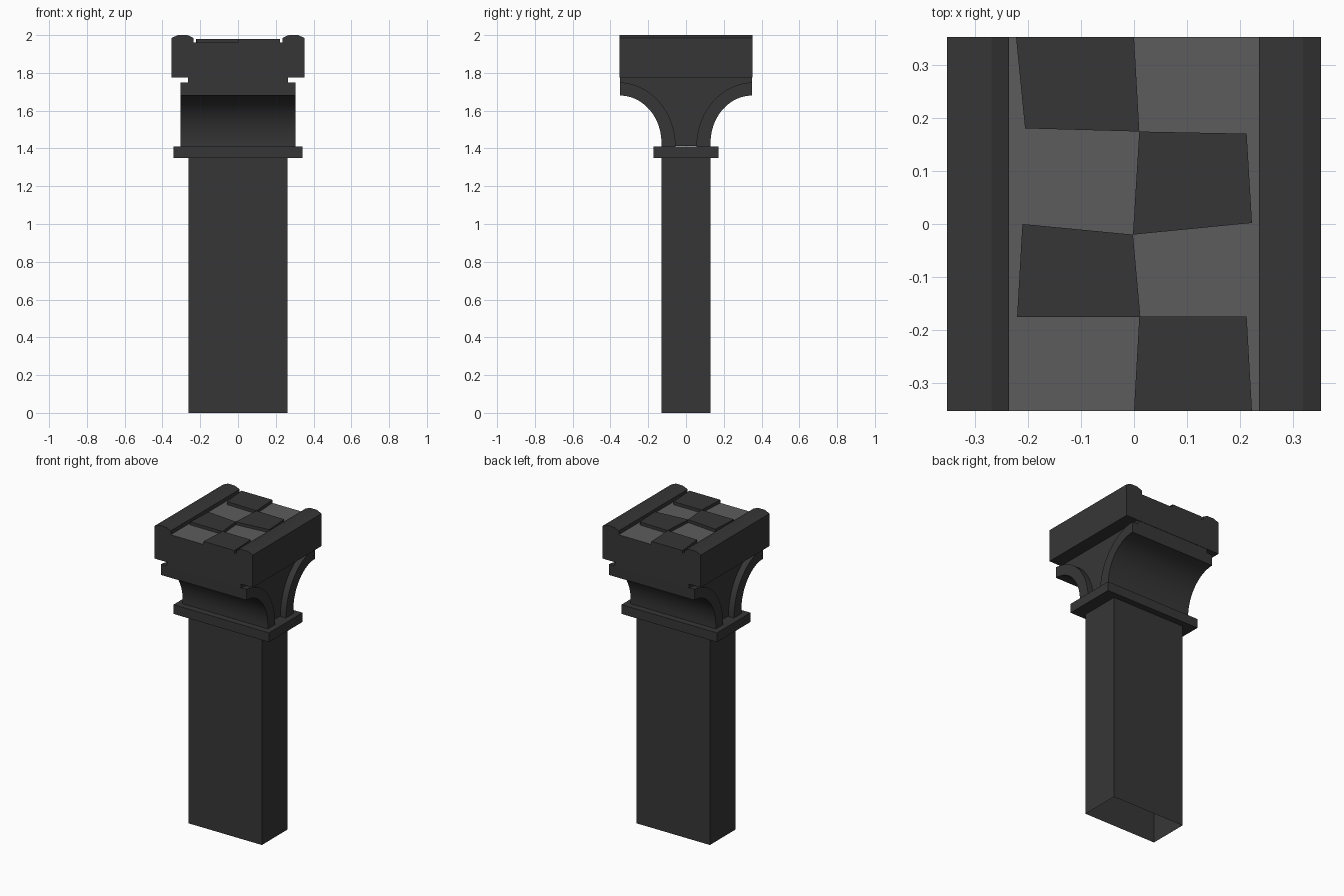
import bpy, bmesh, math

if "Cube" in bpy.data.objects:
    bpy.data.objects.remove(bpy.data.objects["Cube"])


def material(name, v):
    m = bpy.data.materials.new(name)
    m.diffuse_color = (v, v, v, 1)
    m.use_nodes = True
    m.node_tree.nodes["Principled BSDF"].inputs["Base Color"].default_value = m.diffuse_color
    return m


DARK = material("dark stone", 0.037)
LIGHT = material("light grey stone", 0.108)


def finish(name, bm, mats=(DARK,)):
    bmesh.ops.recalc_face_normals(bm, faces=bm.faces)
    me = bpy.data.meshes.new(name)
    bm.to_mesh(me)
    bm.free()
    for m in mats:
        me.materials.append(m)
    ob = bpy.data.objects.new(name, me)
    bpy.context.collection.objects.link(ob)
    return ob


def prism(name, pts, place, a, b, mats=(DARK,)):
    """Extrude a closed outline between a and b; place maps (u, v, w) to xyz."""
    bm = bmesh.new()
    lo = [bm.verts.new(place(u, v, a)) for u, v in pts]
    hi = [bm.verts.new(place(u, v, b)) for u, v in pts]
    bm.faces.new(lo)
    bm.faces.new(hi)
    n = len(pts)
    for i in range(n):
        j = (i + 1) % n
        bm.faces.new((lo[i], lo[j], hi[j], hi[i]))
    return finish(name, bm, mats)


def along_x(u, v, w):
    return (w, u, v)


def along_y(u, v, w):
    return (u, w, v)


def along_z(u, v, w):
    return (u, v, w)


def rect(x, y):
    return [(-x, -y), (x, -y), (x, y), (-x, y)]


def smooth(ob):
    bpy.ops.object.select_all(action='DESELECT')
    ob.select_set(True)
    bpy.context.view_layer.objects.active = ob
    bpy.ops.object.shade_smooth_by_angle(angle=math.radians(30))


# Hollow shaft, open underneath
shaft = prism("shaft", rect(0.262, 0.13), along_z, 0, 1.35)
bm = bmesh.new()
bm.from_mesh(shaft.data)
bmesh.ops.delete(bm, geom=[f for f in bm.faces if abs(f.normal.z) > 0.9],
                 context='FACES_ONLY')
bm.to_mesh(shaft.data)
bm.free()

# Collar slab
prism("collar", rect(0.342, 0.171), along_z, 1.35, 1.41)

# Flared capital curves
N = 18


def arc(cy, cz, ry, rz, end=90):
    return [(cy - ry * math.cos(math.radians(end * i / N)),
             cz + rz * math.sin(math.radians(end * i / N))) for i in range(N + 1)]


outer = [(0.13, 1.41)] + arc(0.35, 1.43, 0.22, 0.25)
inner = arc(0.36, 1.41, 0.305, 0.34, 88.2)

# Curved bands front and back
for side, s in (("front", -1), ("back", 1)):
    outline = [(s * y, z) for y, z in outer + inner[::-1]]
    smooth(prism(side + "_curved_band", outline, along_x, -0.305, 0.305))

# Recessed web between the bands
half = inner + [(0.35, 1.775)]
half[0] = (half[0][0], 1.413)
web = half + [(-y, z) for y, z in half[::-1]]
smooth(prism("web", web, along_x, -0.265, 0.265))

# Top block with chamfered rails and a light floor
right = [(0.352, 1.775), (0.352, 1.985), (0.318, 2.0), (0.268, 2.0),
         (0.235, 1.985), (0.235, 1.96)]
block = prism("top_block", right + [(-x, z) for x, z in right[::-1]],
              along_y, -0.352, 0.352, (DARK, LIGHT))
for f in block.data.polygons:
    if f.normal.z > 0.9 and abs(f.center.z - 1.96) < 0.005:
        f.material_index = 1

# Raised dark paving tiles
tiles = [
    [(-0.222, 0.352), (-0.205, 0.18), (0.01, 0.174), (0.0, 0.352)],
    [(0.01, 0.174), (0.212, 0.17), (0.222, 0.002), (-0.002, -0.02)],
    [(-0.21, 0.0), (-0.002, -0.02), (0.012, -0.175), (-0.22, -0.175)],
    [(0.01, -0.174), (0.212, -0.174), (0.222, -0.352), (0.0, -0.352)],
]
for i, t in enumerate(tiles):
    prism("paving_tile_%d" % (i + 1), t, along_z, 1.957, 1.98)
